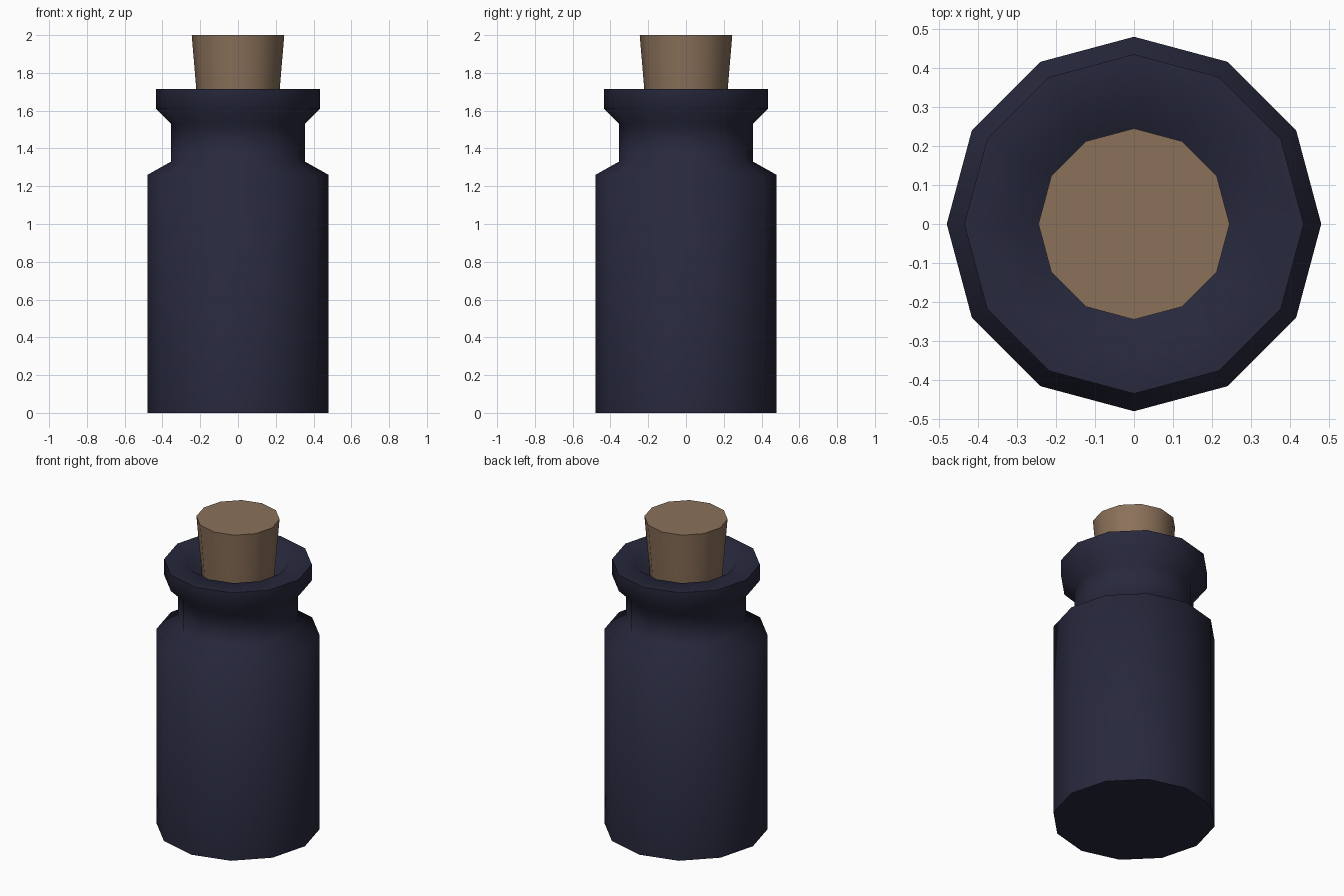
import bpy, math

SIDES = 12

cube = bpy.data.objects.get("Cube")
if cube:
    bpy.data.objects.remove(cube, do_unlink=True)


def make_material(name, rgb):
    mat = bpy.data.materials.new(name)
    mat.use_nodes = True
    mat.diffuse_color = (*rgb, 1)
    bsdf = next(n for n in mat.node_tree.nodes if n.type == 'BSDF_PRINCIPLED')
    bsdf.inputs["Base Color"].default_value = (*rgb, 1)
    bsdf.inputs["Roughness"].default_value = 0.6
    return mat


def lathe(name, profile, mat):
    """Spin (radius, height) points around z and cap both ends."""
    verts, faces = [], []
    for r, z in profile:
        for i in range(SIDES):
            a = math.tau * i / SIDES
            verts.append((r * math.cos(a), r * math.sin(a), z))
    for k in range(len(profile) - 1):
        low, high = k * SIDES, (k + 1) * SIDES
        for i in range(SIDES):
            j = (i + 1) % SIDES
            faces.append((low + i, low + j, high + j, high + i))
    faces.append(tuple(reversed(range(SIDES))))
    last = (len(profile) - 1) * SIDES
    faces.append(tuple(range(last, last + SIDES)))

    mesh = bpy.data.meshes.new(name)
    mesh.from_pydata(verts, [], faces)
    mesh.materials.append(mat)
    obj = bpy.data.objects.new(name, mesh)
    bpy.context.collection.objects.link(obj)
    bpy.ops.object.select_all(action='DESELECT')
    obj.select_set(True)
    bpy.context.view_layer.objects.active = obj
    bpy.ops.object.shade_smooth_by_angle(angle=math.radians(70))
    return obj


dark_glass = make_material("dark navy", (0.0203, 0.0212, 0.0452))
cork_brown = make_material("cork brown", (0.258, 0.165, 0.102))

# Bottle: body, shoulder, neck, flared lip and sloping mouth
lathe("bottle", [
    (0.48, 0), (0.48, 1.26), (0.355, 1.33), (0.355, 1.53),
    (0.435, 1.61), (0.435, 1.715), (0.30, 1.715), (0.215, 1.62),
], dark_glass)

# Tapered stopper seated in the mouth
lathe("cork_stopper", [(0.208, 1.56), (0.245, 2.0)], cork_brown)
